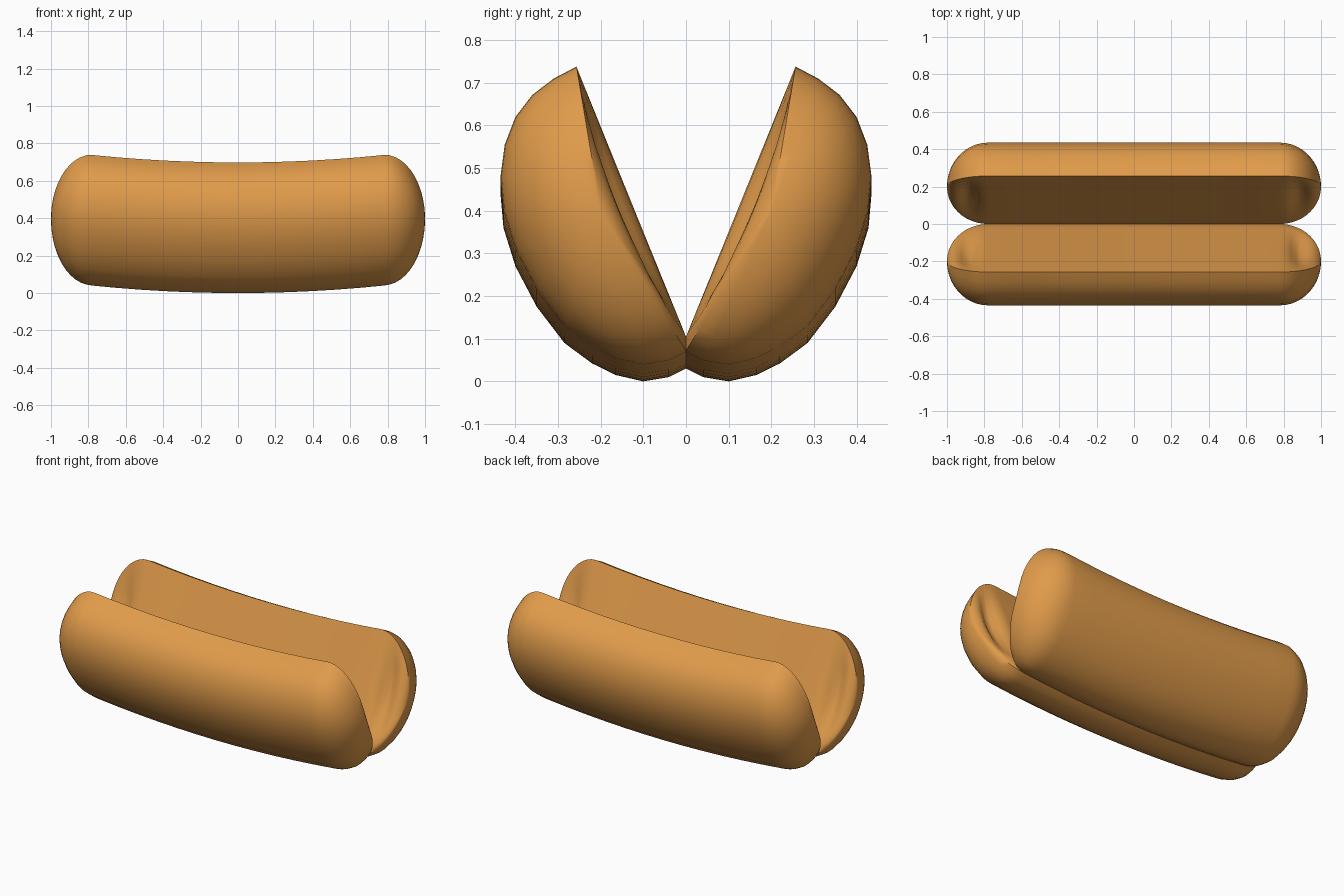
import bpy, bmesh, math

if "Cube" in bpy.data.objects:
    bpy.data.objects.remove(bpy.data.objects["Cube"])

# Outer crust profile (y, z) of one half at mid length, from hinge to lip
CRUST = [(0, 0.065), (0, 0.03), (0.04, 0.01), (0.1, 0.0), (0.165, 0.015), (0.22, 0.042),
         (0.285, 0.09), (0.35, 0.175), (0.4, 0.27), (0.428, 0.36), (0.435, 0.44),
         (0.425, 0.515), (0.4, 0.58), (0.36, 0.632), (0.31, 0.67), (0.257, 0.698)]
POLE = (0.2, 0.355)      # point the ends close towards
BODY, CAP = 0.78, 0.22   # half length of the straight part, length of the rounded end
N_CUT = 12               # divisions across the cut face


def section(x):
    """Closed cross-section at x: shrinks elliptically at the ends, sags in the middle."""
    ax = abs(x)
    t = max(0.0, (ax - BODY) / CAP)
    s = math.sqrt(max(0.0, 1 - t * t))
    lift = 0.042 * min(ax / 0.8, 1.0) ** 2
    dent = 0.05 * math.exp(-((ax - 0.885) / 0.045) ** 2)
    (y0, z0), (y1, z1) = CRUST[-1], CRUST[0]
    pts = [(y, z, 0) for y, z in CRUST]
    for i in range(1, N_CUT):
        u = i / N_CUT
        pts.append((y0 + (y1 - y0) * u, z0 + (z1 - z0) * u, dent * math.sin(math.pi * u) ** 1.5))
    return [(x, POLE[0] + (y - POLE[0]) * s + d * 0.93,
             POLE[1] + (z - POLE[1]) * s - d * 0.37 + lift) for y, z, d in pts]


def bun_half(name, side, mat):
    # Stations along the length, denser at the rounded ends
    pos = [0.13 * i for i in range(6)]
    pos += [BODY + CAP * math.sin(math.radians(a)) for a in (0, 8, 16, 24, 32, 40, 48, 56, 64, 72, 80, 86)]
    xs = [-x for x in reversed(pos[1:])] + pos
    bm = bmesh.new()
    rings = [[bm.verts.new((x, y * side, z)) for x, y, z in section(x)] for x in xs]
    n = len(rings[0])
    for a, b in zip(rings, rings[1:]):
        for i in range(n):
            j = (i + 1) % n
            bm.faces.new((a[i], a[j], b[j], b[i]))
    # Close both ends
    for ring, x in ((rings[0], -1), (rings[-1], 1)):
        tip = bm.verts.new((x, POLE[0] * side, POLE[1] + 0.042))
        for i in range(n):
            bm.faces.new((ring[i], ring[(i + 1) % n], tip))
    bmesh.ops.recalc_face_normals(bm, faces=bm.faces)
    me = bpy.data.meshes.new(name)
    bm.to_mesh(me)
    bm.free()
    me.materials.append(mat)
    ob = bpy.data.objects.new(name, me)
    bpy.context.collection.objects.link(ob)
    bpy.ops.object.select_all(action='DESELECT')
    ob.select_set(True)
    bpy.context.view_layer.objects.active = ob
    bpy.ops.object.shade_smooth_by_angle(angle=math.radians(50))


crust = bpy.data.materials.new("baked_crust")
crust.diffuse_color = (0.75, 0.33, 0.07, 1)
crust.use_nodes = True
crust.node_tree.nodes["Principled BSDF"].inputs["Base Color"].default_value = crust.diffuse_color
bun_half("front_bun_half", -1, crust)
bun_half("back_bun_half", 1, crust)
